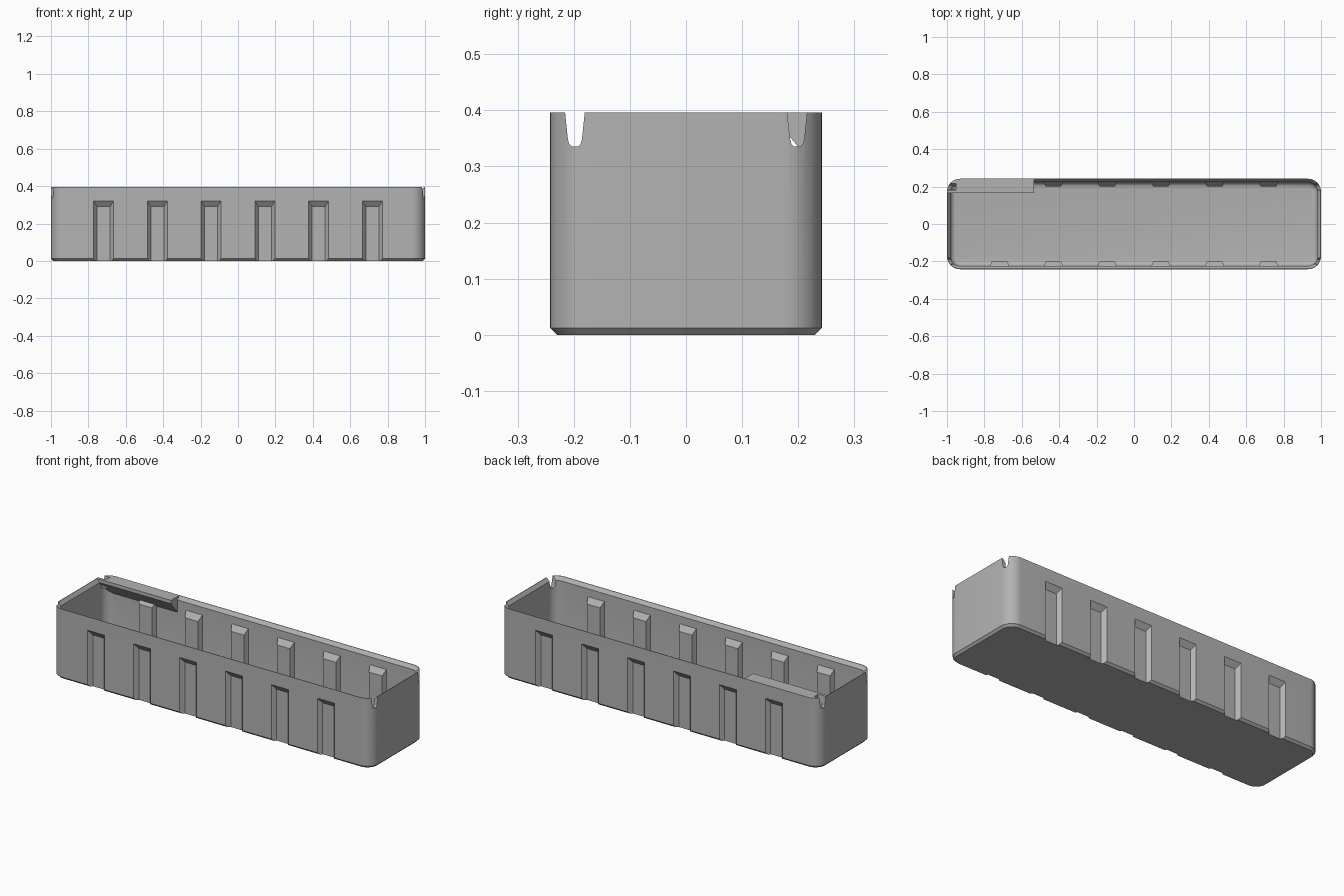
import bpy
import bmesh
import math
from mathutils import Vector

cube = bpy.data.objects.get("Cube")
if cube:
    bpy.data.objects.remove(cube, do_unlink=True)

HALF_X, HALF_Y, HEIGHT = 1.0, 0.242, 0.396
CORNER, WALL, FLOOR, FILLET = 0.07, 0.018, 0.02, 0.03

grey = bpy.data.materials.new("plain grey")
grey.use_nodes = True
grey.diffuse_color = (0.45, 0.45, 0.45, 1)
grey.node_tree.nodes["Principled BSDF"].inputs["Base Color"].default_value = grey.diffuse_color


def ring(inset, z, steps=10):
    """Rounded rectangle outline pulled in by an inset."""
    r = max(CORNER - inset, 0.008)
    cx, cy = HALF_X - inset - r, HALF_Y - inset - r
    points = []
    for q, (sx, sy) in enumerate([(1, 1), (-1, 1), (-1, -1), (1, -1)]):
        for i in range(steps + 1):
            a = (q + i / steps) * math.pi / 2
            points.append(Vector((sx * cx + r * math.cos(a), sy * cy + r * math.sin(a), z)))
    return points


def loft(name, rings):
    """Closed solid through a list of matching outlines."""
    bm = bmesh.new()
    loops = [[bm.verts.new(p) for p in outline] for outline in rings]
    n = len(loops[0])
    for a, b in zip(loops, loops[1:]):
        for i in range(n):
            j = (i + 1) % n
            bm.faces.new((a[i], a[j], b[j], b[i]))
    bm.faces.new(loops[0][::-1])
    bm.faces.new(loops[-1])
    bmesh.ops.recalc_face_normals(bm, faces=bm.faces[:])
    mesh = bpy.data.meshes.new(name)
    bm.to_mesh(mesh)
    bm.free()
    obj = bpy.data.objects.new(name, mesh)
    bpy.context.collection.objects.link(obj)
    mesh.materials.append(grey)
    return obj


def combine(target, tool, operation):
    """Apply a boolean and discard the helper."""
    bpy.ops.object.select_all(action="DESELECT")
    bpy.context.view_layer.objects.active = target
    target.select_set(True)
    mod = target.modifiers.new("combine", "BOOLEAN")
    mod.object, mod.operation, mod.solver = tool, operation, "EXACT"
    bpy.ops.object.modifier_apply(modifier=mod.name)
    bpy.data.objects.remove(tool, do_unlink=True)


def rib(name, x, side, low, outer, inner):
    """Tapered upright block; outer and inner are (y, half width, top)."""
    return loft(name, [[Vector((x + sx * w, side * y, z))
                        for sx, z in ((-1, low), (1, low), (1, top), (-1, top))]
                       for y, w, top in (outer, inner)])


# Thin-walled tray: chamfered foot, bevelled rim, rounded inner floor edge
outline = [(0.012, 0), (0, 0.012), (0, HEIGHT), (0.003, HEIGHT), (WALL, HEIGHT - 0.02)]
for i in range(7):
    a = i / 6 * math.pi / 2
    outline.append((WALL + FILLET * (1 - math.cos(a)), FLOOR + FILLET * (1 - math.sin(a))))
tray = loft("tray", [ring(inset, z) for inset, z in outline])

# Label shelf in the back corner, trimmed to the tray outline
shelf_profile = [(0.165, HEIGHT), (HALF_Y, HEIGHT), (HALF_Y, 0.28), (0.224, 0.306), (0.165, 0.377)]
shelf = loft("label_shelf", [[Vector((x, y, z)) for y, z in shelf_profile] for x in (-1.02, -0.535)])
combine(shelf, loft("shelf_trim", [ring(0, 0.1), ring(0, HEIGHT)]), "INTERSECT")
combine(tray, shelf, "UNION")

# Pressed-in ribs along both long walls
for side in (-1, 1):
    for i in range(6):
        x = (i - 2.5) * 0.2875
        combine(tray, rib("inner_rib", x, side, 0.01, (0.232, 0.055, 0.342), (0.2, 0.041, 0.302)), "UNION")
        combine(tray, rib("rib_recess", x, side, -0.02, (0.264, 0.071, 0.35), (0.22, 0.035, 0.29)), "DIFFERENCE")

# Tapered round-bottomed notches near all four corners
half = [(0.0185, HEIGHT + 0.01), (0.0175, HEIGHT), (0.0125, 0.348), (0.01, 0.34), (0.006, 0.336)]
profile = half + [(-w, z) for w, z in half[::-1]]
for sx in (-1, 1):
    for sy in (-1, 1):
        notch = loft("notch", [[Vector((sx * x, sy * 0.198 + w, z)) for w, z in profile]
                               for x in (0.952, 1.05)])
        combine(tray, notch, "DIFFERENCE")

bpy.ops.object.shade_smooth_by_angle(angle=math.radians(25))
